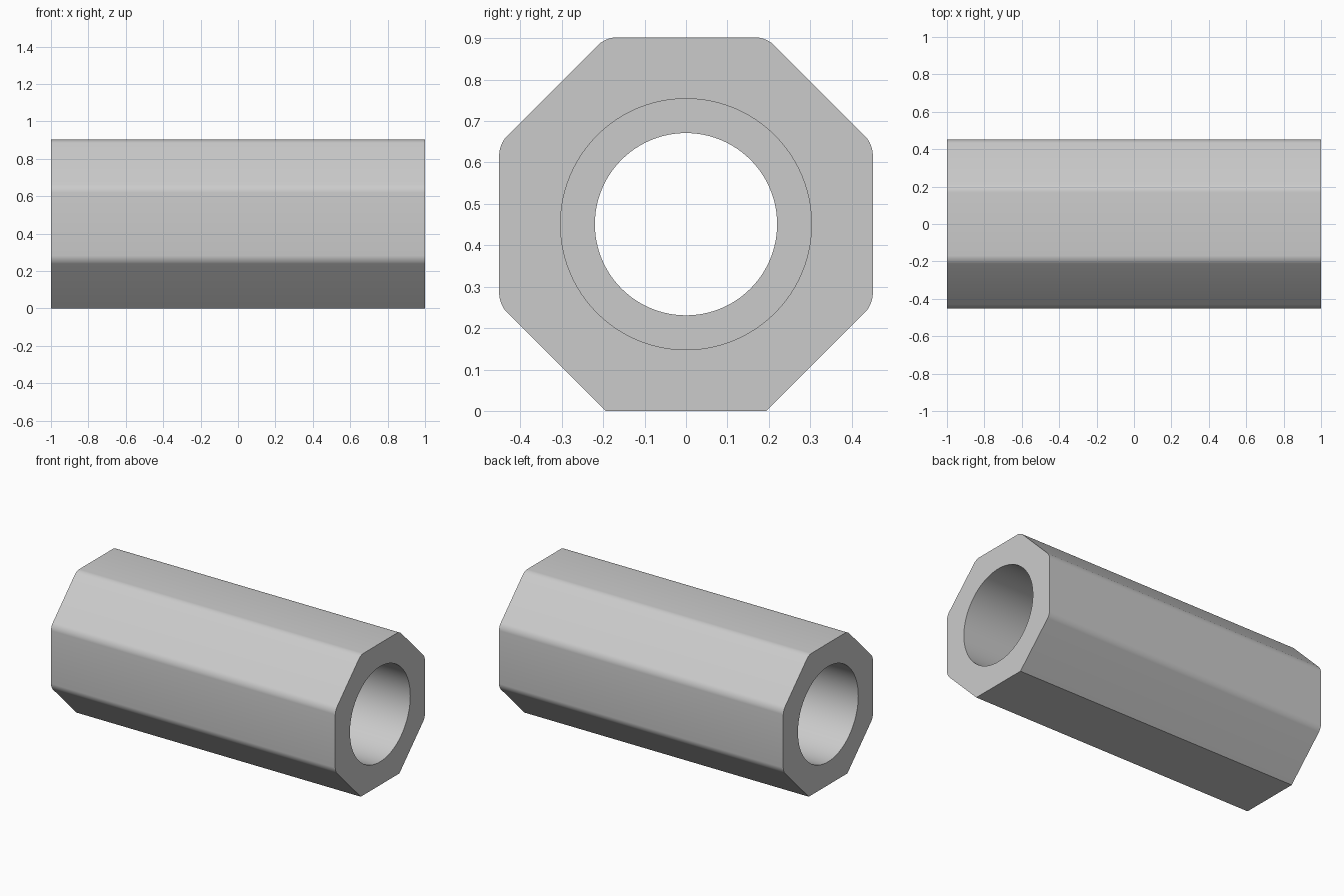
import bpy
import bmesh
from math import cos, sin, tau, radians

cube = bpy.data.objects.get("Cube")
if cube:
    bpy.data.objects.remove(cube, do_unlink=True)

HALF_LENGTH = 1.0
HALF = 0.451          # half the distance across the flats
SIDE = 0.194          # half the width of one flat
BORE, NECK = 0.303, 0.22
NECK_HALF_LENGTH = 0.4
SEGMENTS = 96

grey = bpy.data.materials.new("grey metal")
grey.use_nodes = True
colour = (0.6, 0.6, 0.6, 1)
grey.diffuse_color = colour
grey.node_tree.nodes["Principled BSDF"].inputs["Base Color"].default_value = colour


def octagon_profile():
    """Octagon in y, z with the upper six corners rounded and the base sharp."""
    a, b = HALF, SIDE
    corners = [(a, -b), (a, b), (b, a), (-b, a), (-a, b), (-a, -b), (-b, -a), (b, -a)]
    flat = bmesh.new()
    flat.faces.new([flat.verts.new((0, y, z + HALF)) for y, z in corners])
    rounded = [v for v in flat.verts if v.co.z > 0.01]
    bmesh.ops.bevel(flat, geom=rounded, offset=0.025, segments=5,
                    profile=0.5, affect='VERTICES')
    flat.faces.ensure_lookup_table()
    points = [(v.co.y, v.co.z) for v in flat.faces[0].verts]
    flat.free()
    return points


def circle_profile(radius):
    angles = [tau * i / SEGMENTS for i in range(SEGMENTS)]
    return [(radius * cos(t), HALF + radius * sin(t)) for t in angles]


def ring(bm, points, x):
    verts = [bm.verts.new((x, y, z)) for y, z in points]
    return verts, [bm.edges.new((verts[i - 1], verts[i])) for i in range(len(verts))]


def wall(bm, first, second):
    for i in range(len(first[0])):
        bm.faces.new((first[0][i - 1], first[0][i], second[0][i], second[0][i - 1]))


bm = bmesh.new()
outline, bore, neck = octagon_profile(), circle_profile(BORE), circle_profile(NECK)

# Outer skin and the narrow middle of the bore
outer = [ring(bm, outline, s * HALF_LENGTH) for s in (-1, 1)]
inner = [ring(bm, neck, s * NECK_HALF_LENGTH) for s in (-1, 1)]
wall(bm, *outer)
wall(bm, *inner)

# Wide bore, shoulder and end face at each end
for s, skin, throat in zip((-1, 1), outer, inner):
    mouth = ring(bm, bore, s * HALF_LENGTH)
    seat = ring(bm, bore, s * NECK_HALF_LENGTH)
    wall(bm, mouth, seat)
    wall(bm, seat, throat)
    bmesh.ops.triangle_fill(bm, edges=skin[1] + mouth[1], use_beauty=True,
                            normal=(s, 0, 0))

bmesh.ops.recalc_face_normals(bm, faces=bm.faces[:])
mesh = bpy.data.meshes.new("octagonal_sleeve")
bm.to_mesh(mesh)
bm.free()
mesh.materials.append(grey)

sleeve = bpy.data.objects.new("octagonal_sleeve", mesh)
bpy.context.collection.objects.link(sleeve)
bpy.ops.object.select_all(action='DESELECT')
sleeve.select_set(True)
bpy.context.view_layer.objects.active = sleeve
bpy.ops.object.shade_smooth_by_angle(angle=radians(30))
